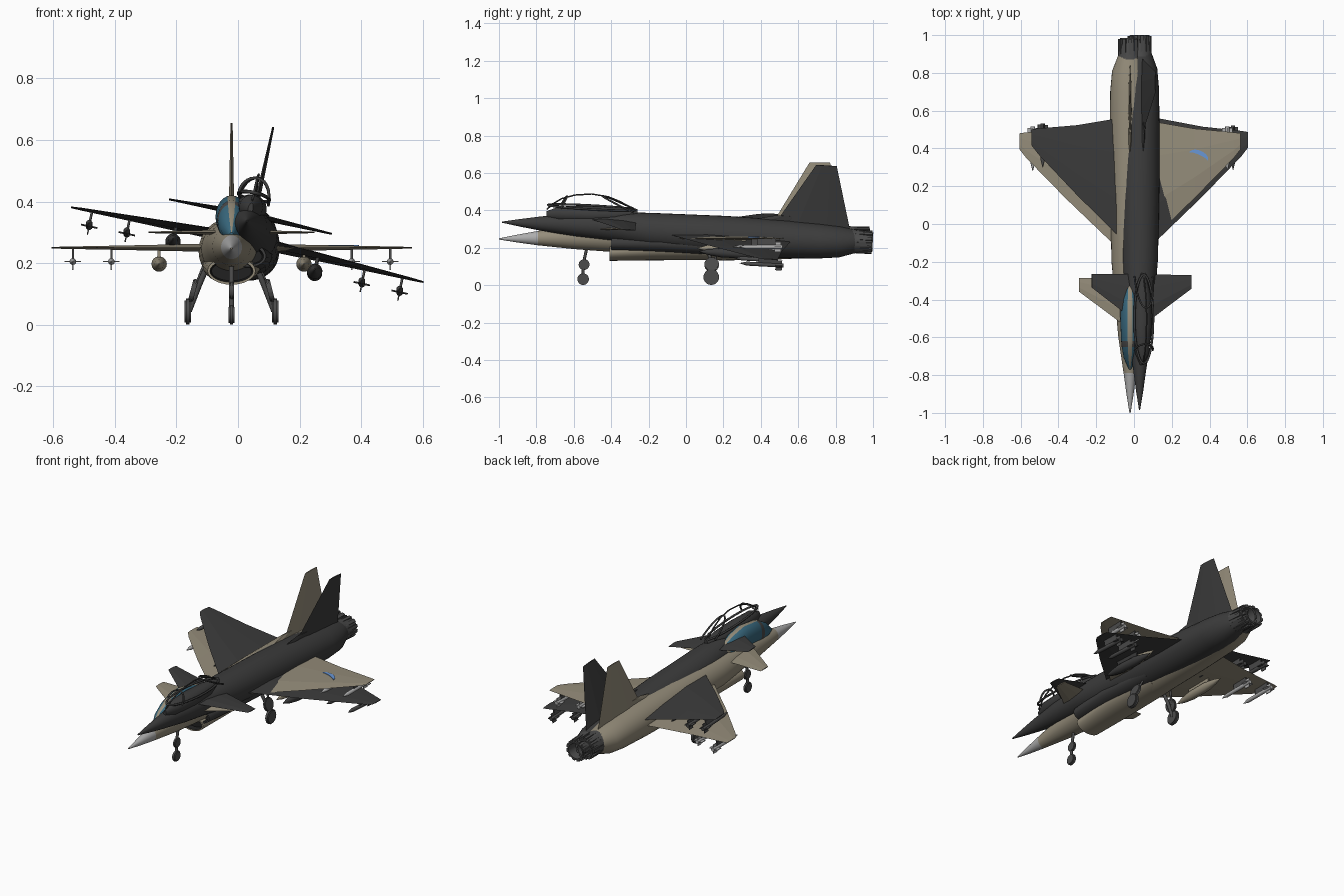
import bpy, bmesh, math
from mathutils import Matrix, Vector

cube = bpy.data.objects.get("Cube")
if cube:
    bpy.data.objects.remove(cube)


def material(name, r, g, b):
    m = bpy.data.materials.new(name)
    m.use_nodes = True
    m.diffuse_color = (r, g, b, 1)
    m.node_tree.nodes["Principled BSDF"].inputs["Base Color"].default_value = (r, g, b, 1)
    return m


TAN = material("tan", .30, .265, .195)
DARK = material("charcoal", .045, .045, .045)
NOSE = material("light grey", .42, .42, .42)
GLASS = material("blue glass", .04, .14, .21)
MARK = material("sky blue", .14, .31, .68)
METAL = material("gunmetal", .07, .07, .07)
BLACK = material("black", .015, .015, .015)


def finish(name, bm, mats, M, smooth=True):
    bmesh.ops.recalc_face_normals(bm, faces=bm.faces)
    bm.transform(M)
    me = bpy.data.meshes.new(name)
    bm.to_mesh(me)
    bm.free()
    for m in mats:
        me.materials.append(m)
    ob = bpy.data.objects.new(name, me)
    bpy.context.collection.objects.link(ob)
    if smooth:
        bpy.ops.object.select_all(action='DESELECT')
        ob.select_set(True)
        bpy.context.view_layer.objects.active = ob
        bpy.ops.object.shade_smooth_by_angle(angle=math.radians(35))
    return ob


def loft(name, sections, mats, M, n=24, rule=None, caps=True, x=0):
    """Skin oval rings; each section is (y, half width, top, bottom)."""
    bm = bmesh.new()
    rings = []
    for y, w, top, bot in sections:
        mid, h = (top + bot) / 2, (top - bot) / 2
        rings.append([bm.verts.new((x + w * math.cos(a), y, mid + h * math.sin(a)))
                      for a in (2 * math.pi * j / n for j in range(n))])
    for i, (a, b) in enumerate(zip(rings, rings[1:])):
        for j in range(n):
            k = (j + 1) % n
            f = bm.faces.new((a[j], a[k], b[k], b[j]))
            f.material_index = rule(i, j) if rule else 0
    if caps:
        for i, r in ((0, rings[0]), (len(rings), rings[-1])):
            bm.faces.new(r).material_index = rule(i, -1) if rule else 0
    return finish(name, bm, mats, M)


def panel(name, stations, mat, M):
    """Thin tapered surface along +x; each station is (span, front y, rear y, thickness)."""
    bm = bmesh.new()
    rings = []
    for s, le, te, t in stations:
        shape = ((0, 0), (.3, .5), (.7, .4), (1, 0), (.7, -.4), (.3, -.5))
        rings.append([bm.verts.new((s, le + (te - le) * u, t * v)) for u, v in shape])
    for a, b in zip(rings, rings[1:]):
        for j in range(6):
            k = (j + 1) % 6
            bm.faces.new((a[j], a[k], b[k], b[j]))
    bm.faces.new(rings[0])
    bm.faces.new(rings[-1])
    return finish(name, bm, [mat], M, smooth=False)


def box(name, centre, size, mat, M):
    bm = bmesh.new()
    bmesh.ops.create_cube(bm, size=1, matrix=Matrix.Translation(centre) @ Matrix.Diagonal((*size, 1)))
    return finish(name, bm, [mat], M, smooth=False)


def wheel(name, centre, r, width, mat, M, tilt=0):
    bm = bmesh.new()
    place = Matrix.Translation(centre) @ Matrix.Rotation(math.pi / 2 + tilt, 4, 'Y')
    bmesh.ops.create_cone(bm, cap_ends=True, segments=20, radius1=r, radius2=r, depth=width, matrix=place)
    bmesh.ops.bevel(bm, geom=[e for e in bm.edges if e.calc_length() < r * .5],
                    offset=width * .25, segments=2, affect='EDGES')
    return finish(name, bm, [mat], M)


def rod(name, points, r, mat, M, closed=False):
    cu = bpy.data.curves.new(name, 'CURVE')
    cu.dimensions = '3D'
    cu.bevel_depth, cu.bevel_resolution, cu.use_fill_caps = r, 2, True
    sp = cu.splines.new('POLY')
    sp.points.add(len(points) - 1)
    for p, co in zip(sp.points, points):
        p.co = (*co, 1)
    sp.use_cyclic_u = closed
    cu.materials.append(mat)
    ob = bpy.data.objects.new(name, cu)
    ob.matrix_world = M
    bpy.context.collection.objects.link(ob)


def jet(p, M, body, nose, store):
    # Fuselage with nose cone
    loft(p + "fuselage", [(-1, .003, .0, -.006), (-.9, .019, .02, -.022), (-.79, .034, .04, -.037),
                          (-.6, .062, .067, -.057), (-.4, .08, .085, -.072), (-.2, .098, .091, -.1),
                          (.2, .107, .097, -.118), (.5, .107, .093, -.112), (.7, .105, .085, -.102),
                          (.81, .095, .076, -.09), (.89, .064, .062, -.064)],
         [body, nose], M, 32, lambda i, j: int(i < 2 and j >= 0))
    # Belly air intake, dark at its mouth
    loft("%sair_intake" % p, [(-.38, .065, -.045, -.107), (-.41, .07, -.04, -.112), (-.41, .078, -.03, -.12),
                              (-.15, .094, .0, -.117), (.2, .09, .0, -.115)],
         [body, BLACK], M, 24, lambda i, j: int(i == 0))
    # Exhaust nozzle with raised petals
    loft(p + "nozzle", [(.87, .066, .066, -.066), (.93, .06, .06, -.06), (.985, .053, .053, -.053),
                        (.985, .045, .045, -.045), (.9, .035, .035, -.035), (.9, .001, .001, -.001)],
         [METAL, BLACK], M, 24, lambda i, j: int(i > 3))
    for k in range(12):
        box(p + "nozzle_petal", (0, .928, .058), (.018, .105, .01), METAL,
            M @ Matrix.Rotation(k * math.pi / 6, 4, 'Y'))
    # Tail fin and its dorsal fillet
    up = M @ Matrix.Rotation(-math.pi / 2, 4, 'Y')
    panel(p + "tail_fin", [(.06, .45, .86, .02), (.405, .66, .77, .007)], body, up)
    panel(p + "dorsal_fillet", [(.07, .26, .6, .02), (.118, .46, .6, .012)], body, up)
    # Paired surfaces and underwing stores
    for side, s in (("left", 1), ("right", -1)):
        N = M @ Matrix.Diagonal((s, 1, 1, 1))
        tag = p + side + "_"
        panel(tag + "wing", [(.05, -.15, .55, .03), (.11, -.085, .545, .025), (.34, .135, .505, .015),
                             (.55, .35, .485, .007), (.585, .395, .48, .004)], body, N)
        panel(tag + "canard", [(.04, -.53, -.285, .016), (.27, -.358, -.285, .005)], body,
              N @ Matrix.Translation((0, 0, .05)))
        loft(tag + "drop_tank", [(.06, .002, -.051, -.055), (.11, .016, -.037, -.069), (.18, .025, -.028, -.078),
                                 (.3, .025, -.028, -.078), (.37, .015, -.038, -.068), (.42, .002, -.051, -.055)],
             [body], N, 16, x=.235)
        box(tag + "tank_pylon", (.235, .24, -.015), (.01, .16, .035), body, N)
        for x, y in ((.39, .25), (.515, .28)):
            loft(tag + "missile", [(y, .001, -.044, -.046), (y + .04, .011, -.034, -.056),
                                   (y + .235, .011, -.034, -.056)], [store], N, 12, x=x)
            box(tag + "missile_pylon", (x, y + .15, -.02), (.007, .1, .04), METAL, N)
            for k in (0, 1):
                F = N @ Matrix.Translation((x, 0, -.045)) @ Matrix.Rotation(k * math.pi / 2, 4, 'Y')
                box(tag + "missile_fins", (0, y + .21, 0), (.054, .035, .004), store, F)


LEVEL = Matrix.Translation((-.021, 0, .25))
BANKED = (Matrix.Translation((.03, .015, .284)) @ Matrix.Rotation(math.radians(-3.2), 4, 'X')
          @ Matrix.Rotation(math.radians(12), 4, 'Y'))
jet("tan_", LEVEL, TAN, NOSE, NOSE)
jet("dark_", BANKED, DARK, DARK, METAL)

# Closed glass canopy with a central strip and a windscreen band
loft("tan_canopy", [(-.77, .006, .05, .03), (-.71, .033, .108, .02), (-.65, .044, .142, .02), (-.62, .047, .154, .02),
                    (-.5, .052, .17, .03), (-.4, .047, .152, .03), (-.34, .036, .128, .03), (-.27, .008, .09, .06)],
     [GLASS, TAN, METAL], LEVEL, 24,
     lambda i, j: 1 if j in (5, 6) or i > 5 else 2 if i == 2 else 0)

# Cockpit tub and open canopy frame
loft("dark_cockpit", [(-.765, .008, .07, .03), (-.7, .038, .1, .02), (-.55, .05, .11, .02),
                      (-.4, .047, .112, .03), (-.28, .012, .11, .05)], [DARK], BANKED)
rod("dark_canopy_rail", [(.051 * math.cos(a), -.525 + .235 * math.sin(a), .105)
                         for a in (k * math.pi / 16 for k in range(32))], .006, DARK, BANKED, True)
rod("dark_canopy_spine", [(0, -.765, .08), (0, -.73, .115), (0, -.69, .143), (0, -.62, .167), (0, -.53, .178),
                          (0, -.44, .168), (0, -.37, .143), (0, -.3, .105)], .004, DARK, BANKED)
for name, y, lean, height in (("front", -.69, .03, .058), ("rear", -.3, -.17, .07)):
    rod("dark_canopy_%s_arch" % name,
        [(.049 * math.cos(a), y + lean * math.sin(a), .1 + height * math.sin(a))
         for a in (k * math.pi / 14 for k in range(15))], .005, DARK, BANKED)

# Landing gear
rod("nose_gear_leg", [(0, -.53, -.05), (0, -.55, -.14), (0, -.55, -.215)], .008, METAL, LEVEL)
wheel("nose_wheel", (0, -.55, -.218), .031, .02, METAL, LEVEL)
wheel("nose_gear_hub", (0, -.545, -.14), .029, .016, METAL, LEVEL)
for side, s in (("left", 1), ("right", -1)):
    N = LEVEL @ Matrix.Diagonal((s, 1, 1, 1))
    rod(side + "_gear_leg", [(.075, .12, -.05), (.105, .13, -.12), (.138, .135, -.205)], .01, METAL, N)
    rod(side + "_gear_brace", [(.09, .17, -.06), (.125, .145, -.15)], .006, METAL, N)
    wheel(side + "_main_wheel", (.142, .135, -.207), .042, .022, METAL, N)
    wheel(side + "_gear_hub", (.125, .137, -.14), .04, .016, METAL, N, -.25)

# Crescent painted on the left wing
bm = bmesh.new()
arc = [k * math.pi / 10 for k in range(11)]
outline = [(.055 * math.cos(a), .035 * math.sin(a)) for a in arc]
outline += [(.055 * math.cos(a), .012 * math.sin(a)) for a in arc[-2:0:-1]]
bm.faces.new([bm.verts.new((x, y, 0)) for x, y in outline])
ext = bmesh.ops.extrude_face_region(bm, geom=bm.faces[:])
bmesh.ops.translate(bm, vec=(0, 0, .008), verts=[v for v in ext["geom"] if isinstance(v, bmesh.types.BMVert)])
finish("wing_crescent", bm, [MARK],
       LEVEL @ Matrix.Translation((.362, .355, .001)) @ Matrix.Rotation(-.42, 4, 'Z'), smooth=False)
